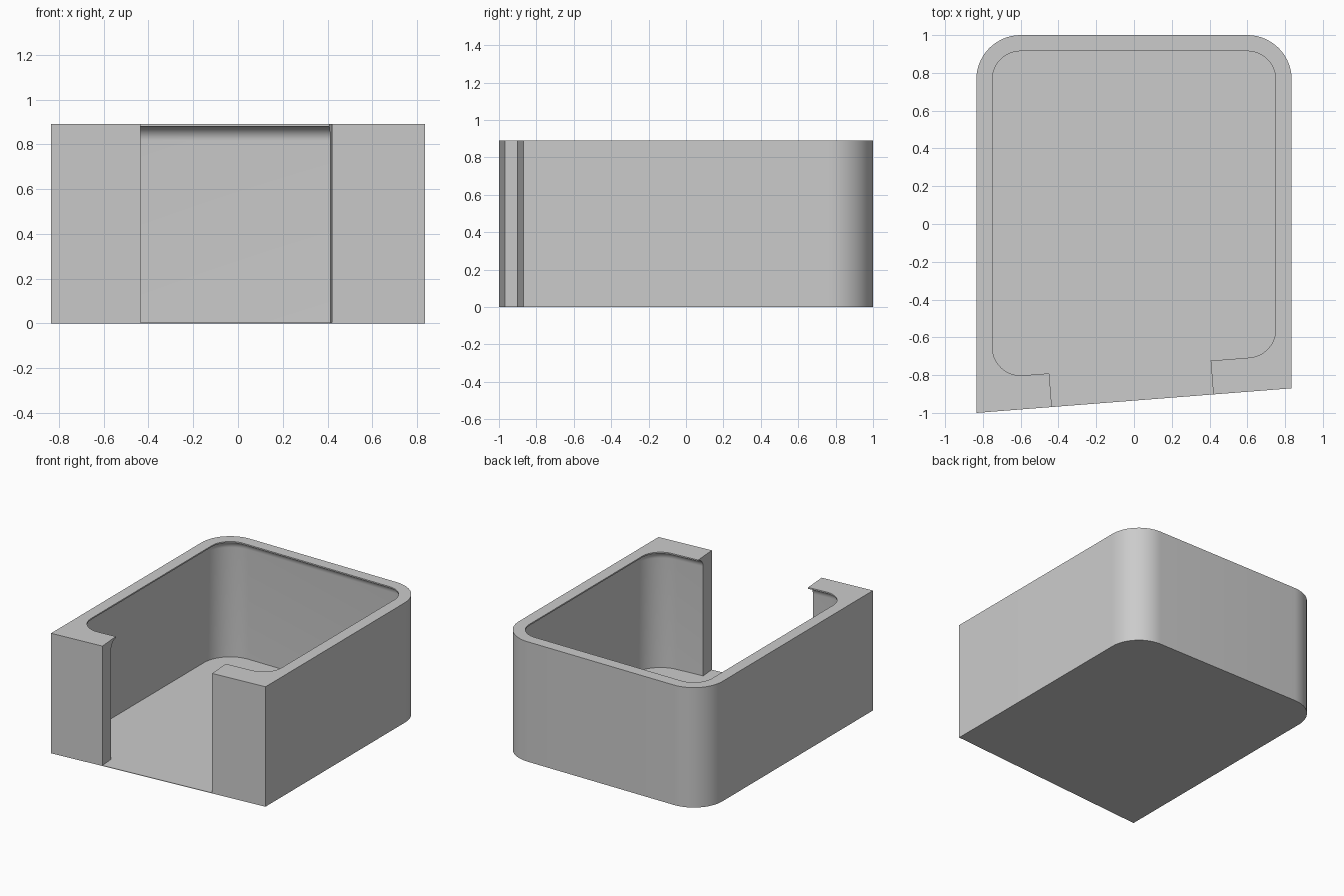
import bpy, bmesh
from math import sin, cos, pi, atan

if "Cube" in bpy.data.objects:
    bpy.data.objects.remove(bpy.data.objects["Cube"])

H = 0.89          # overall height
FLOOR = 0.004     # very thin floor
SLOPE = 0.078     # the front face runs slightly askew
TILT = atan(SLOPE)
LIP = 0.064       # how far the lip overhangs the cavity wall
SEG = 14


def front_y(x):
    return -0.935 + SLOPE * x


def arc(cx, cy, r, a0, a1):
    return [(cx + r * cos(a0 + (a1 - a0) * i / SEG),
             cy + r * sin(a0 + (a1 - a0) * i / SEG)) for i in range(SEG + 1)]


def loft(name, layers):
    """Closed solid through a stack of (outline, z) layers."""
    bm = bmesh.new()
    rings = [[bm.verts.new((x, y, z)) for x, y in pts] for pts, z in layers]
    for a, b in zip(rings, rings[1:]):
        for i in range(len(a)):
            j = (i + 1) % len(a)
            bm.faces.new((a[i], a[j], b[j], b[i]))
    bm.faces.new(rings[0][::-1])
    bm.faces.new(rings[-1])
    bmesh.ops.recalc_face_normals(bm, faces=bm.faces)
    mesh = bpy.data.meshes.new(name)
    bm.to_mesh(mesh)
    bm.free()
    obj = bpy.data.objects.new(name, mesh)
    bpy.context.collection.objects.link(obj)
    return obj


# Outer block: rounded back corners, sharp slanted front
outer = ([(-0.835, front_y(-0.835)), (0.835, front_y(0.835))]
         + arc(0.6, 0.765, 0.235, 0, pi / 2)
         + arc(-0.6, 0.765, 0.235, pi / 2, pi))
body = loft("open_front_tray", [(outer, 0), (outer, H)])


# Cavity: rounded outline that grows by d below the lip
def cavity_outline(d):
    r = 0.15 + d
    return (arc(0.6, 0.765, r, 0, pi / 2)
            + arc(-0.6, 0.765, r, pi / 2, pi)
            + arc(-0.6, -0.652, r, pi, 1.5 * pi + TILT)
            + arc(0.6, -0.558, r, 1.5 * pi + TILT, 2 * pi))


layers = [(cavity_outline(LIP), FLOOR)]
for i in range(11):
    t = pi / 2 * (1 - i / 10)
    layers.append((cavity_outline(LIP * sin(t)), H - 0.01 - LIP + LIP * cos(t)))
layers.append((cavity_outline(0), H + 0.1))
cavity = loft("cavity_cutter", layers)


# Front opening, square to the slanted face
def across(x, depth):
    return (x - SLOPE * depth, front_y(x) + depth)


slot = [across(-0.435, -0.1), across(0.42, -0.1),
        across(0.42, 0.3), across(-0.435, 0.3)]
opening = loft("opening_cutter", [(slot, FLOOR), (slot, H + 0.1)])

# Cut both from the block
bpy.context.view_layer.objects.active = body
body.select_set(True)
for cutter in (cavity, opening):
    cutter.hide_render = True
    mod = body.modifiers.new("cut", 'BOOLEAN')
    mod.operation = 'DIFFERENCE'
    mod.solver = 'EXACT'
    mod.object = cutter
    cutter.select_set(False)
    bpy.ops.object.modifier_apply(modifier=mod.name)
    bpy.data.objects.remove(cutter)

bpy.ops.object.shade_smooth_by_angle(angle=pi / 6)
